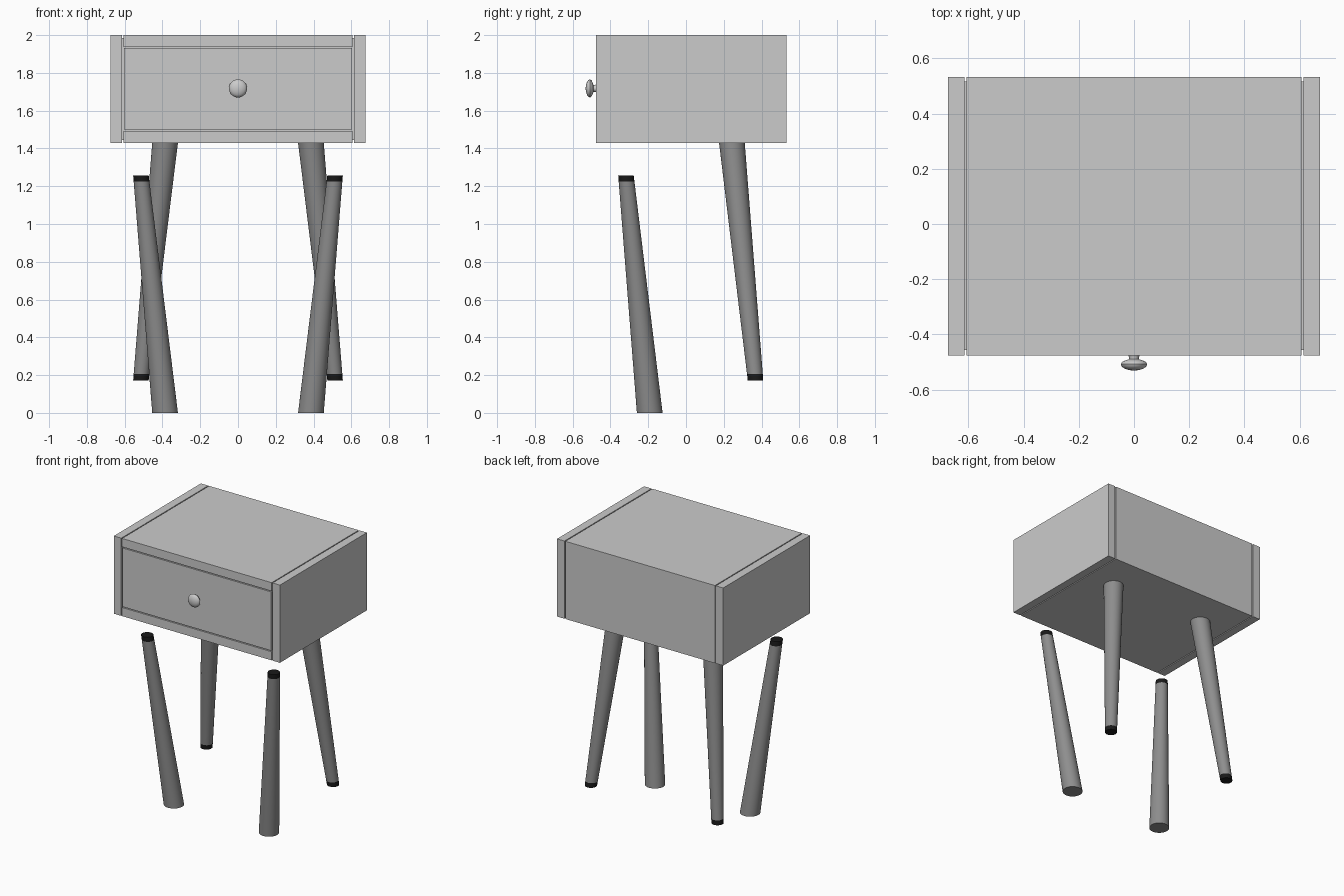
import bpy, bmesh, math
from mathutils import Vector

if "Cube" in bpy.data.objects:
    bpy.data.objects.remove(bpy.data.objects["Cube"])


def material(name, v):
    m = bpy.data.materials.new(name)
    m.diffuse_color = (v, v, v, 1)
    m.use_nodes = True
    m.node_tree.nodes["Principled BSDF"].inputs["Base Color"].default_value = m.diffuse_color
    return m


LEG_MAT = material("dark_leg", 0.27)
TIP_MAT = material("black_tip", 0.01)


def add_object(name, bm, mat=None, smooth=False):
    bmesh.ops.recalc_face_normals(bm, faces=bm.faces)
    me = bpy.data.meshes.new(name)
    bm.to_mesh(me)
    bm.free()
    ob = bpy.data.objects.new(name, me)
    bpy.context.collection.objects.link(ob)
    if mat:
        me.materials.append(mat)
    if smooth:
        bpy.ops.object.select_all(action='DESELECT')
        ob.select_set(True)
        bpy.context.view_layer.objects.active = ob
        bpy.ops.object.shade_smooth_by_angle(angle=math.radians(40))
    return ob


def box(name, x, y, z):
    bm = bmesh.new()
    bmesh.ops.create_cube(bm, size=1)
    for v in bm.verts:
        v.co = [(a + b) / 2 + c * (b - a) for (a, b), c in zip((x, y, z), v.co)]
    return add_object(name, bm)


def loft(name, rings, mat=None, axis='Z', n=32):
    """Skin circles given as (centre, radius), capped at both ends."""
    bm = bmesh.new()
    loops = []
    for c, r in rings:
        ring = []
        for i in range(n):
            a = 2 * math.pi * i / n
            u, w = r * math.cos(a), r * math.sin(a)
            off = Vector((u, w, 0)) if axis == 'Z' else Vector((u, 0, w))
            ring.append(bm.verts.new(Vector(c) + off))
        loops.append(ring)
    for a, b in zip(loops, loops[1:]):
        for i in range(n):
            j = (i + 1) % n
            bm.faces.new((a[i], a[j], b[j], b[i]))
    bm.faces.new(loops[0])
    bm.faces.new(loops[-1])
    return add_object(name, bm, mat, True)


# Cabinet boards, separated by narrow shadow gaps
F, B = -0.477, 0.532
X = 0.607
for s, side in ((-1, "left"), (1, "right")):
    box(side + "_side_panel", sorted((s * 0.614, s * 0.674)), (F, B), (1.43, 2))
box("top_panel", (-X, X), (F, B), (1.938, 2))
box("bottom_panel", (-X, X), (F, B), (1.43, 1.493))
box("back_panel", (-X, X), (B - 0.06, B), (1.493, 1.938))
box("drawer_front", (-0.603, 0.603), (F, F + 0.06), (1.5, 1.931))
box("drawer_body", (-0.62, 0.62), (F + 0.02, B - 0.015), (1.445, 1.985))

# Round drawer knob, revolved around y
profile = [(-0.47, 0.024), (-0.482, 0.018), (-0.490, 0.018), (-0.494, 0.030),
           (-0.500, 0.043), (-0.508, 0.048), (-0.516, 0.045),
           (-0.524, 0.035), (-0.529, 0.020), (-0.531, 0.006)]
loft("drawer_knob", [((0, y, 1.718), r) for y, r in profile], axis='Y')


# Splayed tapered legs: wide end, narrow end, with a black tip
def leg(name, wide, narrow):
    wide, narrow = Vector(wide), Vector(narrow)
    t = 0.973
    mid, rm = wide.lerp(narrow, t), 0.068 + (0.041 - 0.068) * t
    loft(name, [(wide, 0.068), (mid, rm)], LEG_MAT)
    loft(name + "_tip", [(mid, rm), (narrow, 0.041)], TIP_MAT)


for s, side in ((-1, "left"), (1, "right")):
    # back legs hang from the cabinet, front legs stand upturned on the ground
    leg(side + "_back_leg", (s * 0.386, 0.243, 1.43), (s * 0.514, 0.368, 0.172))
    leg(side + "_front_leg", (s * 0.386, -0.192, 0), (s * 0.514, -0.318, 1.258))
